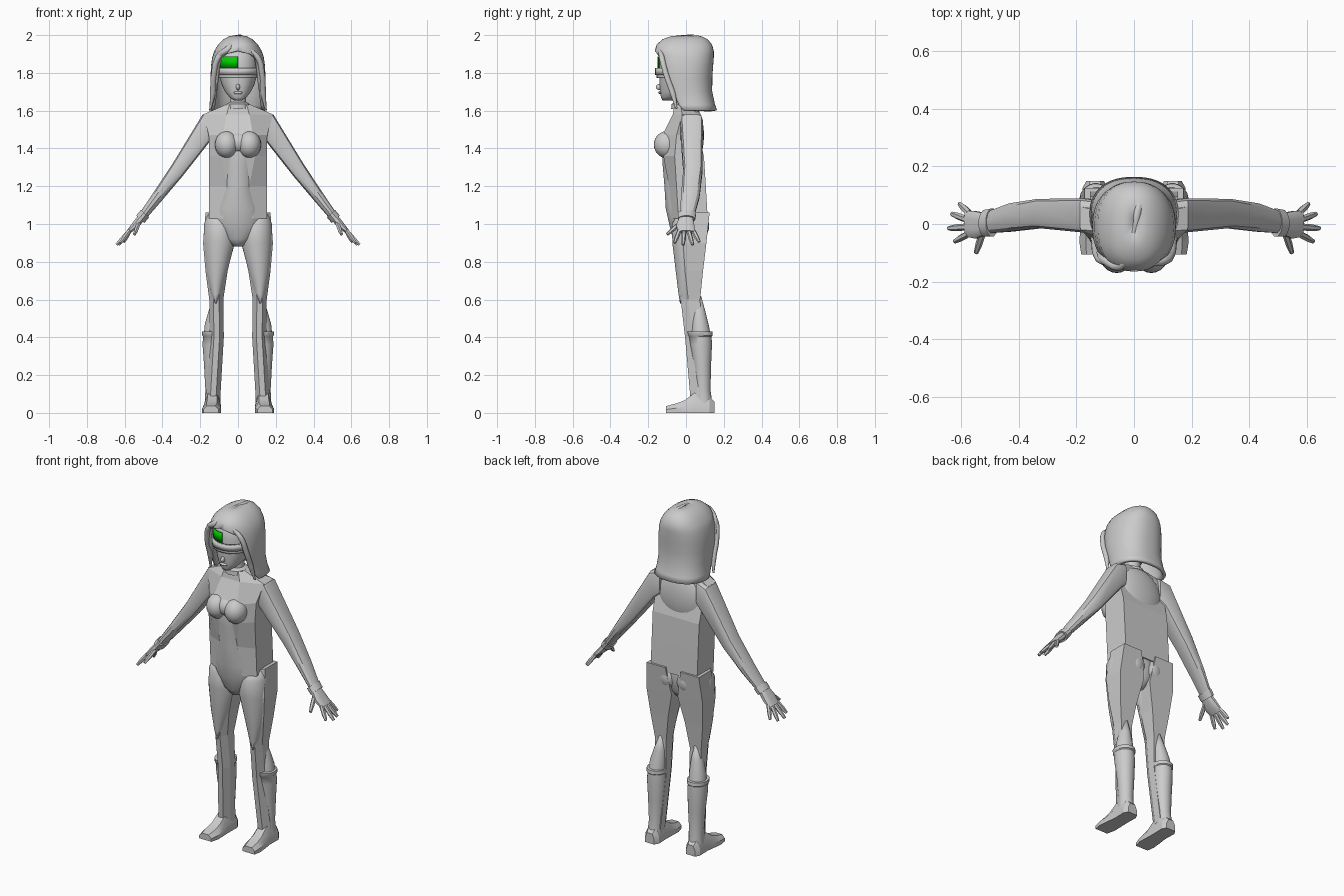
import bpy, bmesh, math
from mathutils import Vector

if "Cube" in bpy.data.objects:
    bpy.data.objects.remove(bpy.data.objects["Cube"], do_unlink=True)


def material(name, rgb):
    m = bpy.data.materials.new(name)
    m.use_nodes = True
    m.diffuse_color = (*rgb, 1)
    m.node_tree.nodes["Principled BSDF"].inputs["Base Color"].default_value = (*rgb, 1)
    return m


GREY = material("light grey", (0.6, 0.6, 0.6))
GREEN = material("bright green", (0.0, 0.6, 0.0))


def shade(ob, angle):
    bpy.ops.object.select_all(action="DESELECT")
    ob.select_set(True)
    bpy.context.view_layer.objects.active = ob
    bpy.ops.object.shade_smooth_by_angle(angle=math.radians(angle))


def loft(name, rings, smooth=50, closed=True, mat=GREY):
    """Skin a list of equal rings; closed rings get end caps."""
    bm = bmesh.new()
    rows = [[bm.verts.new(p) for p in r] for r in rings]
    n = len(rows[0])
    for a, b in zip(rows, rows[1:]):
        for i in range(n if closed else n - 1):
            j = (i + 1) % n
            bm.faces.new((a[i], a[j], b[j], b[i]))
    if closed:
        bm.faces.new(rows[0])
        bm.faces.new(rows[-1])
    else:
        bmesh.ops.remove_doubles(bm, verts=bm.verts, dist=0.0005)
    bmesh.ops.recalc_face_normals(bm, faces=bm.faces)
    me = bpy.data.meshes.new(name)
    bm.to_mesh(me)
    bm.free()
    me.materials.append(mat)
    ob = bpy.data.objects.new(name, me)
    bpy.context.collection.objects.link(ob)
    if smooth:
        shade(ob, smooth)
    return ob


def oval(c, u, v, n=24, power=1.0):
    """Superellipse around c with half axes u and v; low power is boxier."""
    out = []
    for i in range(n):
        t = math.tau * (i + 0.5) / n
        s, k = math.sin(t), math.cos(t)
        out.append(Vector(c) + Vector(u) * math.copysign(abs(k) ** power, k)
                   + Vector(v) * math.copysign(abs(s) ** power, s))
    return out


def level(z, cx, cy, rx, ry, n=24, power=1.0):
    return oval((cx, cy, z), (rx, 0, 0), (0, ry, 0), n, power)


def ball(name, loc, size):
    bpy.ops.mesh.primitive_uv_sphere_add(segments=24, ring_count=14, location=loc)
    ob = bpy.context.object
    ob.name, ob.scale = name, size
    ob.data.materials.append(GREY)
    shade(ob, 180)
    return ob


def strand(name, pts, radius):
    cu = bpy.data.curves.new(name, "CURVE")
    cu.dimensions, cu.bevel_depth, cu.bevel_resolution = "3D", radius, 3
    sp = cu.splines.new("BEZIER")
    sp.bezier_points.add(len(pts) - 1)
    for i, (bp, p) in enumerate(zip(sp.bezier_points, pts)):
        bp.co = p
        bp.handle_left_type = bp.handle_right_type = "AUTO"
        bp.radius = 0.35 if i in (0, len(pts) - 1) else 1
    cu.materials.append(GREY)
    ob = bpy.data.objects.new(name, cu)
    bpy.context.collection.objects.link(ob)


# torso: faceted shell with square back
def shell(z, fw, hw, yf, ys, yb):
    return [(-fw, yf, z), (fw, yf, z), (hw, ys, z), (hw, yb, z), (-hw, yb, z), (-hw, ys, z)]


loft("torso_shell", [shell(*r) for r in (
    (1.03, .08, .153, -.08, -.04, .115), (1.2, .06, .153, -.09, -.05, .105),
    (1.36, .09, .153, -.12, -.06, .095), (1.47, .08, .155, -.125, -.05, .065),
    (1.58, .06, .185, -.07, -.02, .06), (1.635, .045, .06, -.06, -.03, .03))], 0)

# smooth front of the bodysuit, waist and pelvis
loft("bodysuit", [level(*r) for r in (
    (.88, 0, .015, .03, .06), (.92, 0, .015, .09, .085), (1.0, 0, .01, .145, .1),
    (1.08, 0, 0, .13, .108), (1.2, 0, -.015, .09, .1), (1.32, 0, -.025, .1, .1),
    (1.42, 0, -.03, .12, .1), (1.5, 0, -.02, .1, .09))], 80)
ball("upper_back", (0, .04, 1.47), (.15, .055, .15))
ball("chest_bridge", (0, -.095, 1.43), (.09, .055, .055))
loft("neck", [level(z, 0, -.015, r, r) for z, r in ((1.58, .055), (1.64, .043), (1.72, .045))])
loft("collar", [level(z, 0, -.015, r, r) for z, r in ((1.61, .064), (1.635, .062), (1.645, .045))])

# head and face
HEAD = ((1.655, .022, -.125, -.07), (1.67, .045, -.133, -.04), (1.7, .068, -.137, .03),
        (1.74, .088, -.14, .08), (1.79, .102, -.14, .1), (1.85, .108, -.14, .12),
        (1.9, .098, -.128, .12), (1.94, .07, -.1, .1), (1.96, .03, -.04, .05))
loft("head", [level(z, 0, (f + b) / 2, r, (b - f) / 2, 28, .9) for z, r, f, b in HEAD], 80)
ball("nose", (0, -.141, 1.725), (.011, .019, .016))
ball("lips", (0, -.137, 1.695), (.024, .01, .008))


# curved bands across the face
def face_arc(z, rx, yf, a0, a1, n=12):
    out = []
    for i in range(n + 1):
        t = a0 + (a1 - a0) * i / n
        s, c = math.sin(t), math.cos(t)
        out.append((rx * math.copysign(abs(s) ** .9, s), -.01 - (-yf - .01) * abs(c) ** .9, z))
    return out


def band(name, z0, z1, rx, yf, a0, a1, thick, mat=GREY):
    ob = loft(name, [face_arc(z, rx, yf, a0, a1) for z in (z0, z1)], 40, False, mat)
    mod = ob.modifiers.new("thickness", "SOLIDIFY")
    mod.thickness, mod.offset = thick, 0


band("visor_top", 1.79, 1.825, .112, -.157, -1.2, 1.2, .014)
band("visor_lens", 1.772, 1.79, .106, -.149, -1.2, 1.2, .012)
band("forehead_panel", 1.826, 1.886, .114, -.148, -.92, 0, .006, GREEN)

# hair: open-fronted shell, boxier than an ellipse
HAIR = ((1.6, .145, -.085, .155, 1.25), (1.63, .138, -.1, .145, 1.15), (1.7, .134, -.125, .13, 1.05),
        (1.77, .136, -.145, .13, .88), (1.83, .135, -.152, .134, .82), (1.88, .128, -.156, .138, .72),
        (1.9, .122, -.156, .138, .45), (1.915, .116, -.156, .138, 0), (1.945, .098, -.148, .13, 0),
        (1.97, .072, -.12, .11, 0), (1.985, .045, -.08, .08, 0), (1.992, .002, -.005, .005, 0))


def hair_ring(z, rx, yf, yb, gap, n=40):
    out = []
    for i in range(n + 1):
        t = gap + (math.tau - 2 * gap) * i / n
        s, c = math.sin(t), -math.cos(t)
        out.append((rx * math.copysign(abs(s) ** .85, s),
                    (yf + yb) / 2 + (yb - yf) / 2 * math.copysign(abs(c) ** .85, c), z))
    return out


hair = loft("hair", [hair_ring(*r) for r in HAIR], 60, False)
mod = hair.modifiers.new("thickness", "SOLIDIFY")
mod.thickness, mod.offset = .018, 0
strand("crown_lock", [(-.01, -.12, 1.965), (0, -.02, 1.985), (.02, .08, 1.975), (.03, .13, 1.92)], .016)
strand("fringe_lock", [(-.02, -.1, 1.975), (-.05, -.145, 1.93), (-.1, -.125, 1.89), (-.125, -.1, 1.82)], .017)

# limbs, once per side
for side, word in ((1, "left"), (-1, "right")):
    def flip(rings):
        return [[(side * p[0], p[1], p[2]) for p in r] for r in rings]

    ball(word + "_breast", (side * .06, -.1, 1.42), (.062, .07, .072))
    ball(word + "_buttock", (side * .06, .06, .99), (.07, .062, .08))
    strand(word + "_side_lock", [(side * x, y, z) for x, y, z in (
        (.03, -.14, 1.945), (.105, -.128, 1.88), (.128, -.105, 1.79), (.134, -.07, 1.69), (.146, -.05, 1.61))], .015)

    # leg: angular outer shell, smooth thigh and booted calf
    def leg_box(z, xi, xo, yf, yb):
        w = xo - xi
        return [(xi, yb, z), (xo, yb, z), (xo, yf + .04, z), (xi + w * .7, yf, z),
                (xi + w * .3, yf, z), (xi, yf + .04, z)]

    loft(word + "_leg", flip([leg_box(*r) for r in (
        (.06, .095, .17, .025, .11), (.4, .075, .15, -.005, .08), (.6, .078, .152, -.028, .075),
        (.75, .055, .172, -.045, .09), (.9, .02, .185, -.055, .108), (1.06, .05, .172, -.03, .125))]), 0)
    loft(word + "_thigh", flip([level(*r) for r in (
        (.58, .118, -.02, .004, .012), (.63, .116, -.01, .026, .03), (.75, .112, .005, .056, .06),
        (.9, .1, .012, .084, .085), (1.0, .1, .015, .08, .09), (1.06, .1, .02, .06, .06))]), 80)
    loft(word + "_calf", flip([level(*r) for r in (
        (.4, .133, .08, .05, .053), (.47, .13, .075, .046, .045),
        (.54, .122, .068, .034, .034), (.62, .115, .06, .01, .02))]), 80)
    loft(word + "_boot", flip([level(*r) for r in (
        (.05, .135, .095, .042, .045), (.12, .133, .09, .04, .04), (.25, .132, .086, .048, .047),
        (.36, .133, .08, .055, .058), (.405, .133, .076, .053, .06), (.41, .133, .076, .058, .066),
        (.43, .133, .074, .058, .066), (.432, .133, .074, .05, .056))]), 45)

    # foot: sections from heel to toe
    loft(word + "_foot", flip([[(c - w, y, 0), (c + w, y, 0), (c + w, y, h * .5),
                               (c + w * .55, y, h), (c - w * .55, y, h), (c - w, y, h * .5)]
        for y, c, w, h in ((.15, .135, .03, .06), (.125, .135, .044, .085), (.05, .135, .042, .11),
                           (-.01, .138, .047, .065), (-.06, .14, .05, .048), (-.105, .143, .04, .036))]), 30)

    # arm: square shoulder easing into a round forearm
    def arm_ring(tx, tz, bx, bz, yf, yb, power):
        c = ((tx + bx) / 2, (yf + yb) / 2, (tz + bz) / 2)
        return oval(c, ((tx - bx) / 2, 0, (tz - bz) / 2), (0, (yb - yf) / 2, 0), 12, power)

    loft(word + "_arm", flip([arm_ring(*r) for r in (
        (.12, 1.6, .12, 1.46, -.03, .08, .4), (.188, 1.58, .153, 1.43, -.03, .09, .4),
        (.35, 1.315, .295, 1.25, -.015, .088, .55), (.45, 1.165, .405, 1.12, -.028, .073, .9),
        (.52, 1.06, .485, 1.028, -.033, .045, 1))]), 28)
    loft(word + "_cuff", flip([arm_ring(*r) for r in (
        (.515, 1.075, .47, 1.035, -.045, .055, 1), (.54, 1.045, .495, 1.005, -.045, .05, 1))]), 40)
    loft(word + "_palm", flip([arm_ring(*r) for r in (
        (.525, 1.05, .495, 1.02, -.035, .035, .7), (.56, 1.005, .53, .98, -.052, .045, .7),
        (.59, .965, .572, .95, -.045, .048, .7))]), 40)

    # fingers: base and tip points joined by tapered six-sided tubes
    for name, base, tip in (
            ("little", (.572, .038, .965), (.605, .07, .905)), ("ring", (.578, .015, .96), (.632, .035, .89)),
            ("middle", (.578, -.01, .96), (.643, -.015, .89)), ("index", (.575, -.035, .965), (.622, -.06, .9)),
            ("thumb", (.525, -.03, 1.005), (.548, -.1, .945))):
        a, b = Vector(base), Vector(tip)
        d = (b - a).normalized()
        u = d.cross(Vector((0, 1, 0))).normalized()
        v = d.cross(u)
        loft(f"{word}_{name}_finger", flip([oval(a.lerp(b, t), u * r, v * r, 6)
             for t, r in ((0, .012), (.6, .012), (1, .008))]), 40)
